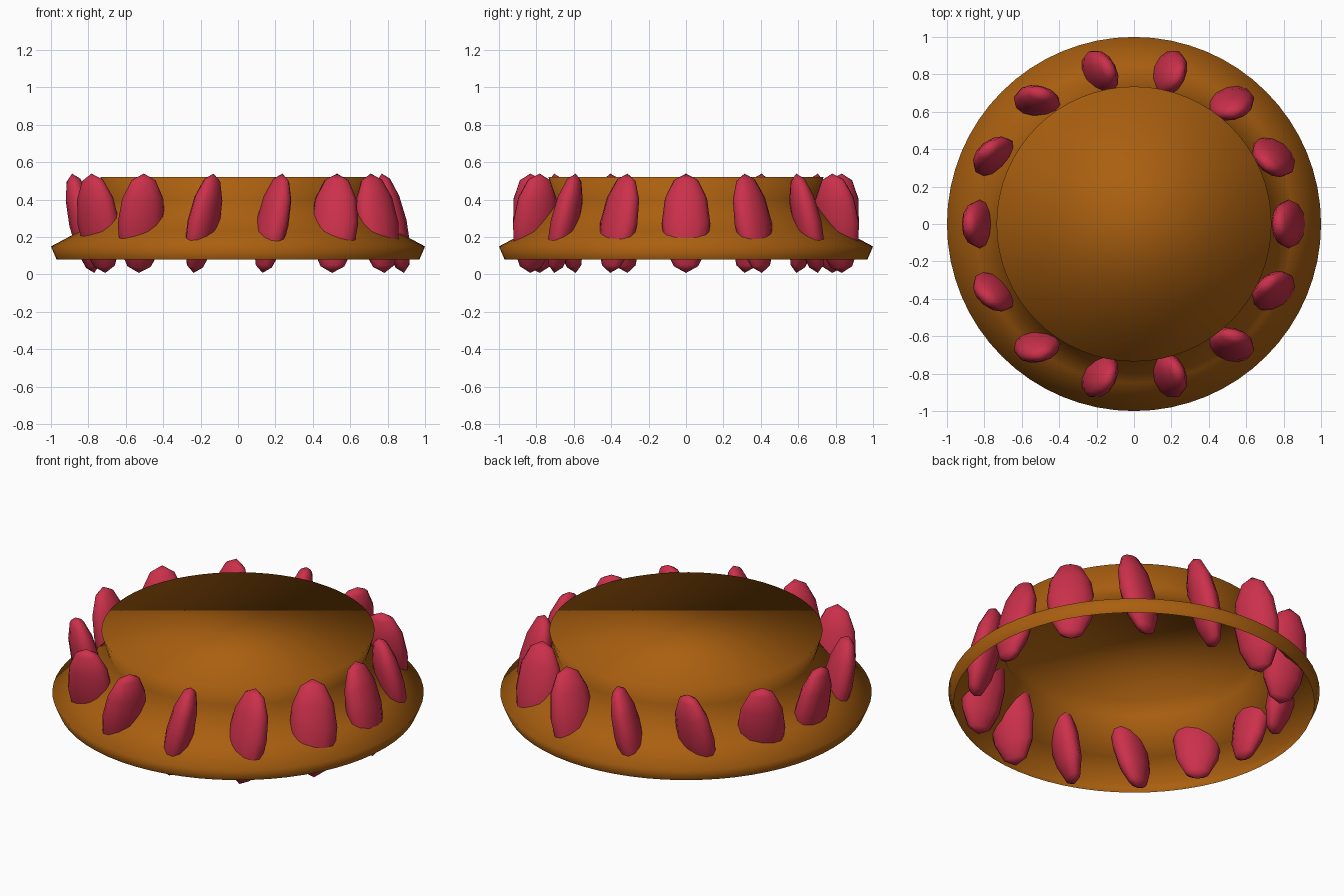
import bpy, bmesh, math
from mathutils import Vector, Matrix

if "Cube" in bpy.data.objects:
    bpy.data.objects.remove(bpy.data.objects["Cube"])


def material(name, color):
    m = bpy.data.materials.new(name)
    m.diffuse_color = (*color, 1)
    m.use_nodes = True
    m.node_tree.nodes["Principled BSDF"].inputs["Base Color"].default_value = m.diffuse_color
    return m


def make_object(name, bm, mat):
    for f in bm.faces:
        f.smooth = True
    me = bpy.data.meshes.new(name)
    bm.to_mesh(me)
    bm.free()
    me.materials.append(mat)
    ob = bpy.data.objects.new(name, me)
    bpy.context.collection.objects.link(ob)
    return ob


amber = material("amber", (0.40, 0.115, 0.005))
crimson = material("crimson", (0.60, 0.03, 0.07))

# Flared shell: single-skin lathe, open underneath, closed by a flat top
SIDES = 64
profile = [(0.97, 0.08), (1.0, 0.15), (0.85, 0.23), (0.70, 0.40), (0.735, 0.52)]
bm = bmesh.new()
rings = []
for r, z in profile:
    rings.append([bm.verts.new((r * math.cos(2 * math.pi * i / SIDES),
                                r * math.sin(2 * math.pi * i / SIDES), z))
                  for i in range(SIDES)])
for a, b in zip(rings, rings[1:]):
    for i in range(SIDES):
        j = (i + 1) % SIDES
        bm.faces.new((a[i], a[j], b[j], b[i]))
bm.faces.new(rings[-1])
make_object("flared_shell", bm, amber)

# Ring of tilted gems; each one turns twice as fast as its place on the ring
COUNT = 14
for k in range(COUNT):
    a = 2 * math.pi * k / COUNT
    bm = bmesh.new()
    bmesh.ops.create_uvsphere(bm, u_segments=12, v_segments=6, radius=1)
    place = (Matrix.Translation((0.828 * math.cos(a), 0.828 * math.sin(a), 0.274))
             @ Matrix.Rotation(2 * a, 4, 'Z') @ Matrix.Rotation(-0.22, 4, 'Y')
             @ Matrix.Diagonal(Vector((0.075, 0.13, 0.272, 1))))
    bm.transform(place)
    make_object(f"gem_{k + 1}", bm, crimson)
